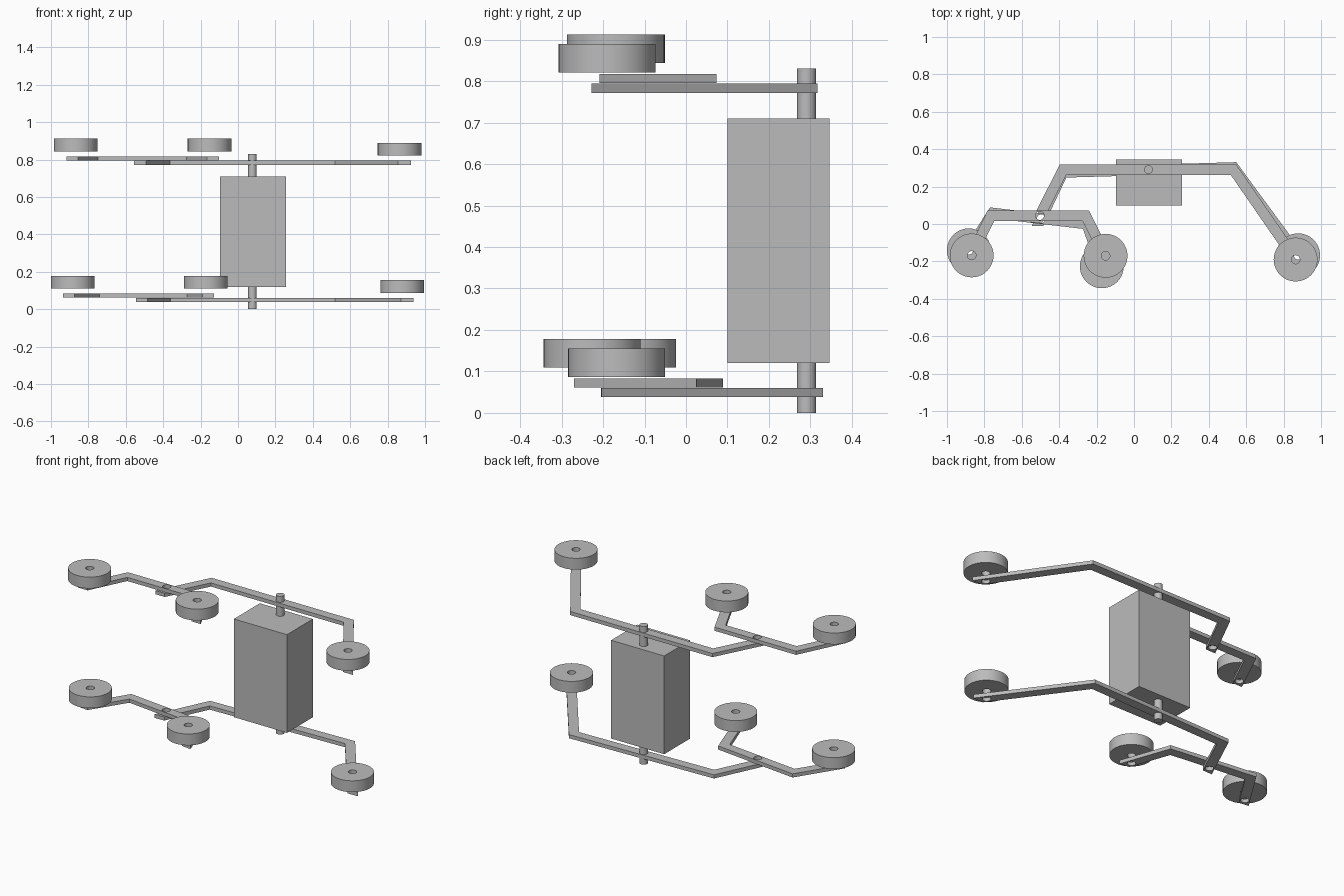
import bpy
import math
from mathutils import Matrix, Vector

if "Cube" in bpy.data.objects:
    bpy.data.objects.remove(bpy.data.objects["Cube"])

grey = bpy.data.materials.new("plain grey")
grey.use_nodes = True
COLOUR = (0.5, 0.5, 0.5, 1)
grey.diffuse_color = COLOUR
grey.node_tree.nodes["Principled BSDF"].inputs["Base Color"].default_value = COLOUR

HALF = 0.028     # half width of the arms
THICK = 0.022    # arm plate thickness
HOLE = 0.023


def circle(centre, radius, n=48):
    return [(centre[0] + radius * math.cos(2 * math.pi * i / n),
             centre[1] + radius * math.sin(2 * math.pi * i / n)) for i in range(n)]


def finish(obj, name):
    obj.name = obj.data.name = name
    obj.data.materials.clear()
    obj.data.materials.append(grey)
    bpy.ops.object.select_all(action="DESELECT")
    obj.select_set(True)
    bpy.context.view_layer.objects.active = obj
    bpy.ops.object.shade_smooth_by_angle(angle=math.radians(30))


def plate(name, loops, z0, z1, matrix):
    """Extrude an outline with holes between two heights."""
    curve = bpy.data.curves.new(name, "CURVE")
    curve.dimensions = "2D"
    curve.fill_mode = "BOTH"
    curve.extrude = (z1 - z0) / 2
    for loop in loops:
        spline = curve.splines.new("POLY")
        spline.points.add(len(loop) - 1)
        for point, (x, y) in zip(spline.points, loop):
            point.co = (x, y, 0, 1)
        spline.use_cyclic_u = True
    obj = bpy.data.objects.new(name, curve)
    bpy.context.collection.objects.link(obj)
    bpy.ops.object.select_all(action="DESELECT")
    obj.select_set(True)
    bpy.context.view_layer.objects.active = obj
    bpy.ops.object.convert(target="MESH")
    obj = bpy.context.view_layer.objects.active
    bpy.ops.object.mode_set(mode="EDIT")
    bpy.ops.mesh.select_all(action="SELECT")
    bpy.ops.mesh.remove_doubles(threshold=0.0002)
    bpy.ops.mesh.normals_make_consistent(inside=False)
    bpy.ops.object.mode_set(mode="OBJECT")
    obj.data.transform(Matrix.Translation((0, 0, (z0 + z1) / 2)))
    obj.data.transform(matrix)
    finish(obj, name)


def arm_outline(start, bend_a, bend_b, end, overhang=0.038):
    """Bent bar with a level middle; the leg ends are cut level."""
    def side(foot, bend, sign):
        foot, bend = Vector(foot), Vector(bend)
        leg = foot - bend
        angle = math.atan2(-leg.y, sign * leg.x)
        mitre = HALF * math.tan(angle / 2)
        across = HALF / math.sin(angle)
        tip = foot + leg * (overhang / -leg.y)
        return [(bend.x + sign * mitre, bend.y + HALF), (tip.x + sign * across, tip.y),
                (tip.x - sign * across, tip.y), (bend.x - sign * mitre, bend.y - HALF)]
    return side(end, bend_b, 1) + side(start, bend_a, -1)[::-1]


def turn(pivot, angle, target=None):
    p = Vector((*pivot, 0))
    t = p if target is None else target
    return Matrix.Translation(t) @ Matrix.Rotation(angle, 4, "Z") @ Matrix.Translation(-p)


# Body and axle
bpy.ops.mesh.primitive_cube_add(size=1, location=(0.079, 0.223, 0.415))
body = bpy.context.object
body.data.transform(Matrix.Diagonal((0.353, 0.246, 0.59, 1)))
finish(body, "body")

axle = (0.077, 0.291)
bpy.ops.mesh.primitive_cylinder_add(vertices=48, radius=0.023, depth=0.83,
                                    location=(*axle, 0.415))
finish(bpy.context.object, "axle")

# Suspension: a rocker and a bogie on each end of the axle
pivot = (-0.504, 0.045)
rocker_wheel = (0.864, -0.19)
bogie_feet = [(-0.868, -0.168), (-0.152, -0.17)]
rocker = arm_outline(pivot, (-0.38, 0.289), (0.533, 0.289), rocker_wheel)
bogie = arm_outline(bogie_feet[0], (-0.765, 0.045), (-0.258, 0.045), bogie_feet[1])


def wheel(name, centre, z, matrix):
    plate(name, [circle(centre, 0.117, 64), circle(centre, HOLE)], z, z + 0.068, matrix)


for label, z, swing, tilt in (("upper", 0.772, 0, 0), ("lower", 0.038, 1.65, -6.7)):
    m_rocker = turn(axle, math.radians(swing))
    m_bogie = turn(pivot, math.radians(tilt), m_rocker @ Vector((*pivot, 0)))
    plate(label + "_rocker_arm",
          [rocker, circle(pivot, HOLE), circle(rocker_wheel, HOLE), circle(axle, HOLE)],
          z, z + THICK, m_rocker)
    plate(label + "_bogie_arm",
          [bogie, circle(pivot, HOLE)] + [circle(c, HOLE) for c in bogie_feet],
          z + 0.0235, z + 0.0235 + THICK, m_bogie)
    wheel(label + "_rocker_wheel", rocker_wheel, z + 0.049, m_rocker)
    for place, centre in zip(("end", "middle"), bogie_feet):
        wheel(f"{label}_{place}_bogie_wheel", centre, z + 0.072, m_bogie)
